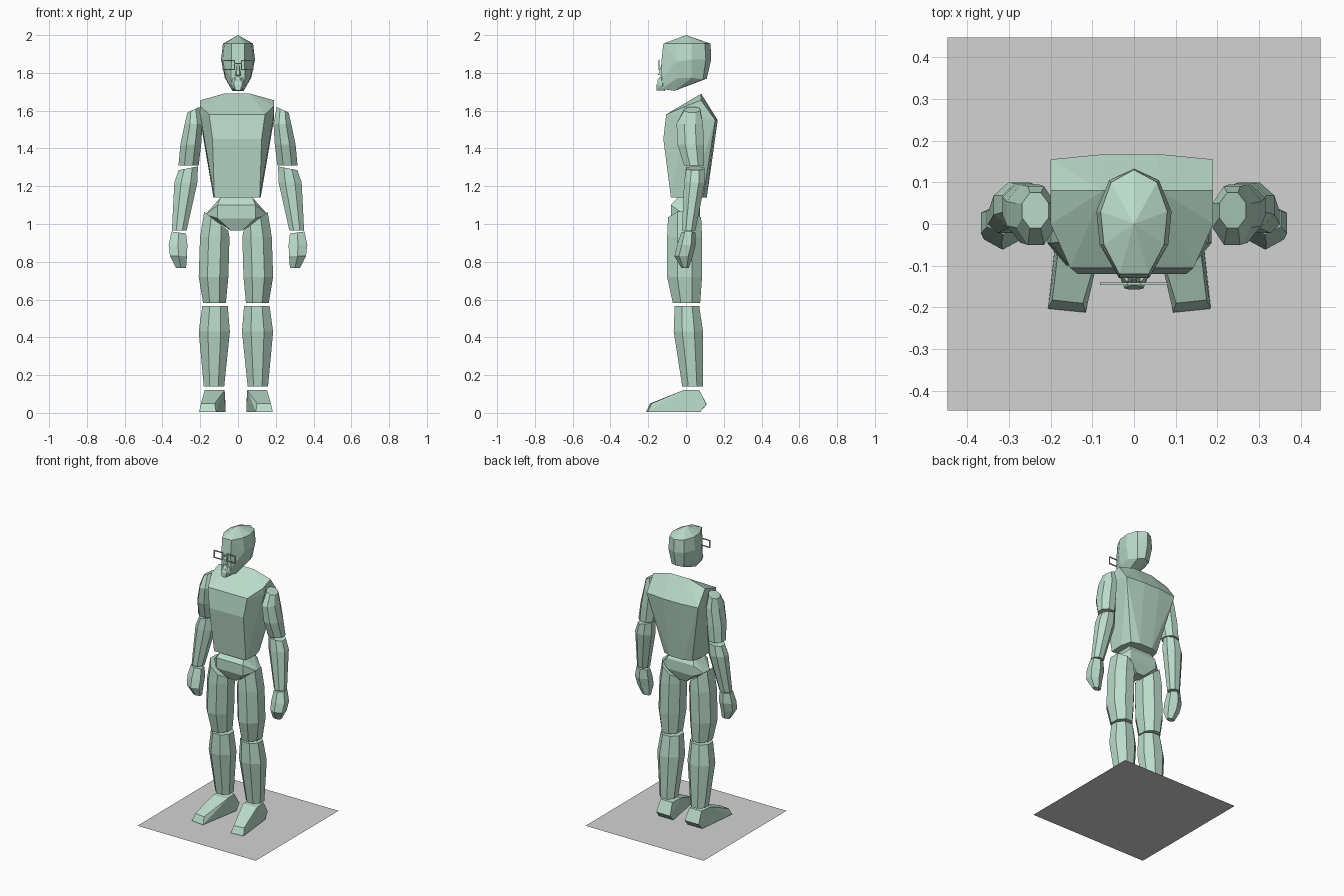
import bpy, bmesh, math


def material(name, rgb):
    m = bpy.data.materials.new(name)
    m.diffuse_color = (*rgb, 1)
    return m


GREEN = material("pale green", (0.50, 0.72, 0.60))
GREY = material("base grey", (0.65, 0.65, 0.65))


def finish(name, bm, mat=GREEN):
    bmesh.ops.recalc_face_normals(bm, faces=bm.faces[:])
    me = bpy.data.meshes.new(name)
    bm.to_mesh(me)
    bm.free()
    me.materials.append(mat)
    ob = bpy.data.objects.new(name, me)
    bpy.context.collection.objects.link(ob)
    return ob


def hull(name, pts):
    """Faceted convex solid around a few corner points."""
    bm = bmesh.new()
    for p in pts:
        bm.verts.new(p)
    bmesh.ops.convex_hull(bm, input=bm.verts[:])
    loose = [v for v in bm.verts if not v.link_faces]
    bmesh.ops.delete(bm, geom=loose, context='VERTS')
    bmesh.ops.dissolve_limit(bm, angle_limit=math.radians(4),
                             verts=bm.verts[:], edges=bm.edges[:])
    return finish(name, bm)


def both(pts, cx=0.0):
    """Corner points mirrored left to right about cx."""
    return [(cx + s * x, y, z) for x, y, z in pts for s in (1, -1)]


def limb(name, side, cx, rings, tilt=0.0, n=8):
    """Faceted limb; each ring is (z, inner x, outer x, front y, back y)."""
    bm = bmesh.new()
    loops = []
    for i, (z, x0, x1, y0, y1) in enumerate(rings):
        loop = []
        slope = tilt if i == 0 else 0.0
        for k in range(n):
            a = math.tau * (k + 0.5) / n
            u = math.cos(a) / math.cos(math.pi / n)
            v = math.sin(a) / math.cos(math.pi / n)
            x = (x0 + x1) / 2 + u * (x1 - x0) / 2
            y = (y0 + y1) / 2 + v * (y1 - y0) / 2
            loop.append(bm.verts.new((cx + side * x, y, z + slope * u)))
        loops.append(loop)
    for a, b in zip(loops, loops[1:]):
        for k in range(n):
            j = (k + 1) % n
            bm.faces.new((a[k], a[j], b[j], b[k]))
    bm.faces.new(loops[0])
    bm.faces.new(loops[-1])
    return finish(name, bm)


def bars(name, boxes):
    """Several thin boxes in one object: (x0, x1, y0, y1, z0, z1)."""
    bm = bmesh.new()
    for x0, x1, y0, y1, z0, z1 in boxes:
        for v in bmesh.ops.create_cube(bm, size=1)['verts']:
            v.co = (x0 if v.co.x < 0 else x1, y0 if v.co.y < 0 else y1,
                    z0 if v.co.z < 0 else z1)
    return finish(name, bm)


# Square base sheet
bm = bmesh.new()
bmesh.ops.create_grid(bm, x_segments=1, y_segments=1, size=0.447)
finish("base", bm, GREY)

# Torso: waist, ribs, chest and shoulder ridge
hull("torso", both([
    (.12, -.08, 1.14), (.125, .02, 1.14), (.105, .09, 1.14), (.05, .11, 1.14),
    (.13, -.12, 1.45), (.165, 0, 1.42), (.165, .125, 1.40), (.06, .15, 1.40),
    (.148, -.105, 1.58), (.195, 0, 1.58), (.195, .155, 1.55), (.06, .168, 1.55),
    (.09, 0, 1.645), (.195, 0, 1.625), (.195, .08, 1.655), (.07, .08, 1.69)],
    -.005))

# Pelvis
hull("pelvis", both([
    (.085, -.045, 1.14), (.085, .05, 1.14), (.10, -.08, 1.10), (.10, .075, 1.10),
    (.165, -.01, 1.05), (.155, .04, 1.05), (.10, -.08, 1.03), (.10, .075, 1.03),
    (.03, -.05, .965), (.03, .05, .965)], -.008))

# Head: crown point, brow, cheek and jaw levels
hull("head", [(0, 0, 2.0)] + both([
    (0, .13, 1.955), (.055, .10, 1.955), (.08, .03, 1.955), (.072, -.05, 1.955),
    (.035, -.12, 1.955),
    (0, .133, 1.87), (.06, .105, 1.87), (.09, .03, 1.87), (.082, -.05, 1.86),
    (.035, -.13, 1.86),
    (0, .11, 1.77), (.045, .09, 1.765), (.07, .03, 1.775), (.065, -.05, 1.77),
    (.037, -.128, 1.77), (.03, -.06, 1.705), (.025, -.13, 1.715)]))

# Short beard and nose
hull("beard", both([
    (.033, -.12, 1.775), (.018, -.137, 1.775), (.035, -.125, 1.735),
    (.022, -.155, 1.738), (.012, -.157, 1.708), (.02, -.11, 1.705)]))
hull("moustache", both([
    (.005, -.135, 1.782), (.03, -.13, 1.755), (.008, -.15, 1.765),
    (.024, -.152, 1.75), (.004, -.152, 1.752)]))
hull("nose", both([
    (.007, -.126, 1.845), (.017, -.126, 1.785), (.008, -.147, 1.79),
    (.005, -.132, 1.84)]))

# Spectacles: two rectangular rims and a bridge
rims = [(-.018, .018, -.146, -.140, 1.846, 1.852)]
for s in (1, -1):
    xi, xo = .016, .082
    a, b = sorted((s * xi, s * xo))
    for z in (1.815, 1.862):
        rims.append((a, b, -.146, -.140, z, z + .006))
    for x in (a, b - .005):
        rims.append((x, x + .005, -.146, -.140, 1.815, 1.868))
bars("spectacles", rims)

# Limbs, mirrored left and right
LEG, ARM = -.011, 0.0
for s, tag in ((1, "left"), (-1, "right")):
    limb(tag + "_thigh", s, LEG, [
        (1.015, .04, .168, -.095, .08), (.93, .034, .19, -.10, .085),
        (.72, .04, .197, -.10, .085), (.583, .053, .174, -.07, .075)], tilt=.05)
    limb(tag + "_calf", s, LEG, [
        (.567, .043, .178, -.06, .07), (.43, .032, .197, -.065, .09),
        (.14, .062, .17, -.02, .09)])
    # Foot wedge with heel
    hull(tag + "_foot", [(LEG + s * x, y, z) for x, y, z in [
        (.105, -.212, .005), (.195, -.203, .005), (.112, -.19, .05),
        (.185, -.182, .05), (.06, -.015, .12), (.165, -.015, .12),
        (.065, .07, .12), (.155, .07, .12), (.055, .11, .045),
        (.16, .108, .045), (.055, .075, .005), (.165, .075, .005)]])
    # Shoulder to elbow
    limb(tag + "_upper_arm", s, ARM, [
        (1.605, .205, .268, -.01, .075), (1.53, .188, .282, -.05, .09),
        (1.42, .195, .305, -.045, .095), (1.31, .208, .315, -.01, .095)],
        tilt=-.015)
    # Elbow to wrist
    limb(tag + "_forearm", s, ARM, [
        (1.295, .212, .315, 0, .097), (1.22, .215, .337, -.01, .10),
        (.965, .272, .35, -.022, .05)], tilt=-.01)
    # Closed hand
    limb(tag + "_hand", s, ARM, [
        (.955, .275, .352, -.02, .045), (.89, .268, .367, -.04, .045),
        (.83, .27, .36, -.055, .03), (.768, .275, .328, -.022, .012)],
        tilt=.005, n=6)
